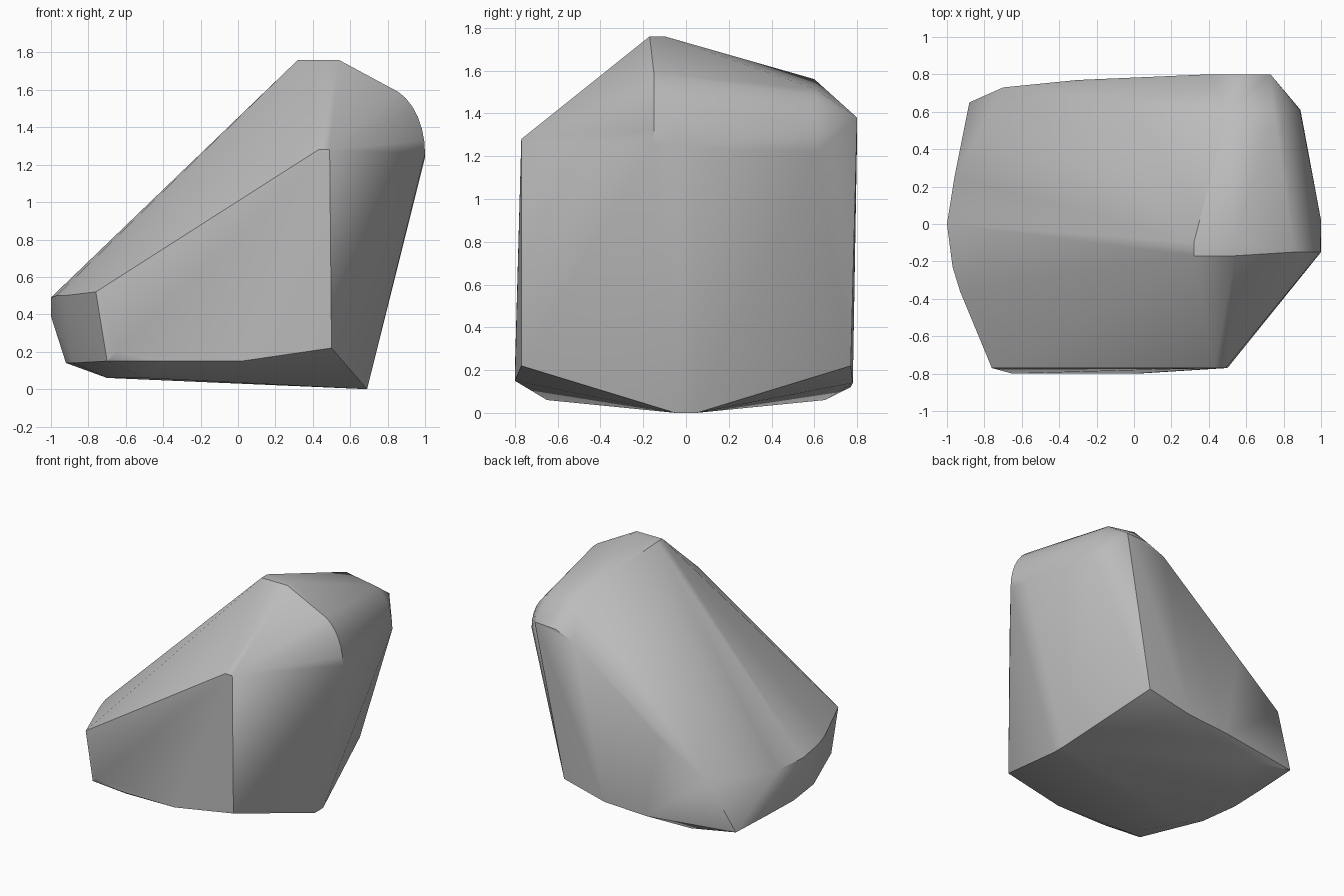
import bpy, bmesh, math

cube = bpy.data.objects.get("Cube")
if cube:
    bpy.data.objects.remove(cube, do_unlink=True)

# Single plain grey
grey = bpy.data.materials.new("stone grey")
grey.use_nodes = True
colour = (0.5, 0.5, 0.5, 1)
grey.diffuse_color = colour
grey.node_tree.nodes["Principled BSDF"].inputs["Base Color"].default_value = colour


def mirrored(x, y, z):
    return [(x, y, z), (x, -y, z)]


# Flat peak
points = [(x, y, 1.76) for x in (.32, .54) for y in (-.17, -.1)]

# Front corner column
points += [(.43, -.77, 1.28), (.49, -.77, 1.28)]
points += mirrored(.5, .77, .22)

# Rounded shoulder: an elliptical arc near the front and a smaller one behind
for i in range(7):
    a = math.radians(i * 11)
    points.append((.76 + .24 * math.cos(a), -.15, 1.26 + .36 * math.sin(a)))
    points.append((.65 + .24 * math.cos(a), .61, 1.22 + .32 * math.sin(a)))
points += [(1, .02, 1.24), (.5, .6, 1.56), (.4, .8, 1.31), (.55, .8, 1.37), (.73, .8, 1.38)]

# Bowed left end: upper rim, then lower rim
points += [(-.76, -.77, .52), (-.93, -.36, .5), (-.97, -.23, .5), (-1, 0, .49),
           (-1, 0, .39), (-.96, .25, .48), (-.7, .73, .5), (-.3, .77, .76)]
points += [(-.7, -.77, .15), (-.65, -.8, .2), (-.88, -.3, .14), (-.92, 0, .14),
           (-.91, .3, .14), (-.88, .65, .13)]

# Lower side edges
points += [(-.4, -.8, .15), (.02, -.8, .15), (-.2, .77, .12), (.15, .78, .14)]

# Shallow underside with a low toe
points += mirrored(.69, .05, 0) + mirrored(-.5, .65, .06) + mirrored(-.7, .3, .06)

# Wrap the corners in a closed convex skin
bm = bmesh.new()
for p in points:
    bm.verts.new(p)
hull = bmesh.ops.convex_hull(bm, input=bm.verts[:])
loose = [v for v in bm.verts if not v.link_faces]
bmesh.ops.delete(bm, geom=loose, context='VERTS')
bmesh.ops.recalc_face_normals(bm, faces=bm.faces[:])
mesh = bpy.data.meshes.new("rock_body")
bm.to_mesh(mesh)
bm.free()
mesh.materials.append(grey)

rock = bpy.data.objects.new("rock_body", mesh)
bpy.context.collection.objects.link(rock)
bpy.ops.object.select_all(action='DESELECT')
rock.select_set(True)
bpy.context.view_layer.objects.active = rock
bpy.ops.object.shade_smooth_by_angle(angle=math.radians(30))
